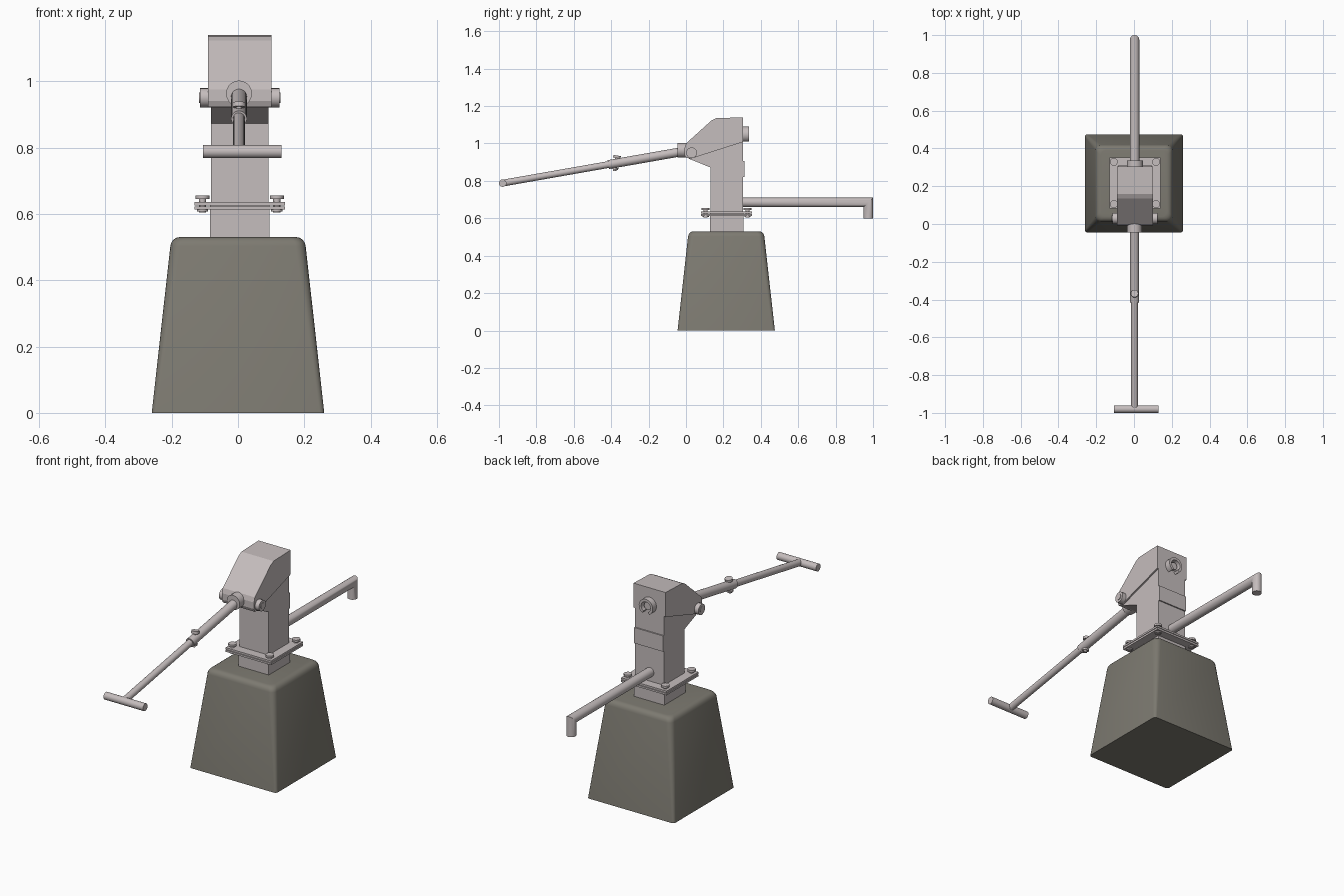
import bpy, bmesh, math
from mathutils import Vector

if "Cube" in bpy.data.objects:
    bpy.data.objects.remove(bpy.data.objects["Cube"])


def material(name, rgb):
    m = bpy.data.materials.new(name)
    m.diffuse_color = (*rgb, 1)
    m.use_nodes = True
    m.node_tree.nodes["Principled BSDF"].inputs["Base Color"].default_value = m.diffuse_color
    return m


STEEL = material("pale painted steel", (0.56, 0.51, 0.51))
STONE = material("grey concrete", (0.205, 0.195, 0.165))
CX, CY = 0.005, 0.217      # axis of the pump body


def finish(name, bm, mat, bevel=0, segments=1, smooth=35):
    bmesh.ops.recalc_face_normals(bm, faces=bm.faces[:])
    me = bpy.data.meshes.new(name)
    bm.to_mesh(me)
    bm.free()
    ob = bpy.data.objects.new(name, me)
    bpy.context.collection.objects.link(ob)
    me.materials.append(mat)
    if bevel:
        md = ob.modifiers.new("bevel", "BEVEL")
        md.width, md.segments = bevel, segments
    if smooth:
        bpy.ops.object.select_all(action="DESELECT")
        ob.select_set(True)
        bpy.context.view_layer.objects.active = ob
        bpy.ops.object.shade_smooth_by_angle(angle=math.radians(smooth))
    return ob


def loft(name, rings, mat=STEEL, smooth=35, **kw):
    """Skin a list of equal-length vertex rings and cap both ends."""
    bm = bmesh.new()
    vs = [[bm.verts.new(p) for p in r] for r in rings]
    n = len(vs[0])
    for a, b in zip(vs, vs[1:]):
        for i in range(n):
            bm.faces.new((a[i], a[(i + 1) % n], b[(i + 1) % n], b[i]))
    bm.faces.new(vs[0])
    bm.faces.new(vs[-1])
    return finish(name, bm, mat, smooth=smooth, **kw)


def rod(name, a, b, r, sides=20):
    a, b = Vector(a), Vector(b)
    q = (b - a).to_track_quat("Z", "Y")
    circle = [q @ Vector((r * math.cos(t), r * math.sin(t), 0))
              for t in (2 * math.pi * i / sides for i in range(sides))]
    return loft(name, [[a + c for c in circle], [b + c for c in circle]])


def box(name, x0, x1, y0, y1, z0, z1):
    ring = [(x0, y0), (x1, y0), (x1, y1), (x0, y1)]
    return loft(name, [[(x, y, z) for x, y in ring] for z in (z0, z1)], smooth=0)


def side_profile(name, pts, half):
    return loft(name, [[(CX + s * half, y, z) for y, z in pts] for s in (-1, 1)], smooth=0)


# concrete plinth: tapered with softened top and corners
def square(h, z, r, n=5):
    out = []
    for k, (sx, sy) in enumerate(((1, 1), (-1, 1), (-1, -1), (1, -1))):
        for i in range(n):
            t = math.pi / 2 * (k + i / (n - 1))
            out.append((sx * (h - r) + r * math.cos(t),
                        0.215 + sy * (h - r) + r * math.sin(t), z))
    return out


plinth = [square(0.26, 0, 0.014), square(0.204, 0.503, 0.03)]
for i in range(1, 5):
    t = math.pi / 2 * i / 4
    plinth.append(square(0.176 + 0.027 * math.cos(t), 0.503 + 0.027 * math.sin(t), 0.03))
loft("concrete_plinth", plinth, STONE, smooth=40)

# pedestal stub and paired flange plates
box("pedestal", CX - .09, CX + .09, CY - .09, CY + .09, 0.52, 0.615)
for name, z in (("lower_flange", 0.613), ("upper_flange", 0.626)):
    box(name, CX - .136, CX + .136, CY - .136, CY + .136, z, z + 0.01)
box("gasket", CX - .09, CX + .09, CY - .09, CY + .09, 0.62, 0.63)
for sx in (-1, 1):
    for sy in (-1, 1):
        x, y = CX + sx * 0.112, CY + sy * 0.112
        rod("flange_bolt_shank", (x, y, 0.604), (x, y, 0.65), 0.011, 12)
        rod("flange_bolt_head", (x, y, 0.645), (x, y, 0.656), 0.021, 12)
        rod("flange_nut", (x, y, 0.607), (x, y, 0.614), 0.017, 12)

# pump column with its sloping throat, and the wider hood above
side_profile("pump_column", [(.13, .634), (.305, .634), (.305, 1.02), (.03, .94),
                             (.012, .92), (.13, .872)], 0.087)
side_profile("pump_hood", [(.305, 1.14), (.16, 1.135), (.135, 1.122), (.0, 1.0), (-.008, .975),
                           (-.008, .94), (.0, .922), (.03, .92), (.305, 1.008)], 0.096)
box("rear_plate", CX - .087, CX + .087, 0.30, 0.312, 0.82, 0.905)

# rear lock shroud: ring open at the bottom around a bolt
arc = [math.radians(-60 + 300 * i / 24) for i in range(25)]
section = [(0.028, 0.30), (0.042, 0.30), (0.042, 0.337), (0.028, 0.337)]
loft("rear_lock_shroud", [[(CX + r * math.cos(t), y, 1.048 + r * math.sin(t)) for r, y in section]
                          for t in arc])
rod("rear_lock_bolt", (CX, 0.30, 1.048), (CX, 0.322, 1.048), 0.02)

# pivot bosses either side of the hood
for s in (-1, 1):
    rod("pivot_boss", (CX + s * 0.09, 0.03, 0.95), (CX + s * 0.12, 0.03, 0.95), 0.029)
    rod("pivot_pin", (CX + s * 0.11, 0.03, 0.95), (CX + s * 0.123, 0.03, 0.95), 0.016)

# handle: collar, sleeve, thin rod, clamp bolt and cross grip
def on_handle(y, off=0):
    return Vector((0.003, y + off * 0.173, 0.96 + 0.1755 * y + off * 0.985))


rod("handle_collar", (0.003, 0.01, 0.963), (0.003, -0.045, 0.963), 0.039)
rod("handle_sleeve", on_handle(0), on_handle(-0.415), 0.024)
rod("handle_rod", on_handle(-0.40), on_handle(-0.98), 0.018)
rod("clamp_bolt", on_handle(-.375, -.042), on_handle(-.375, .036), 0.009, 12)
rod("clamp_bolt_head", on_handle(-.375, .028), on_handle(-.375, .042), 0.02, 12)
rod("clamp_nut", on_handle(-.375, -.033), on_handle(-.375, -.024), 0.018, 12)
rod("handle_grip", (-0.105, -0.98, 0.788), (0.131, -0.98, 0.788), 0.02)

# spout: horizontal pipe mitred into a short drop
R, N = 0.025, 24
ring = [(R * math.cos(2 * math.pi * i / N), R * math.sin(2 * math.pi * i / N)) for i in range(N)]
loft("spout", [[(0.003 + u, 0.30, 0.685 + w) for u, w in ring],
               [(0.003 + u, 0.975 + w, 0.685 + w) for u, w in ring],
               [(0.003 + u, 0.975 + w, 0.60) for u, w in ring]])
